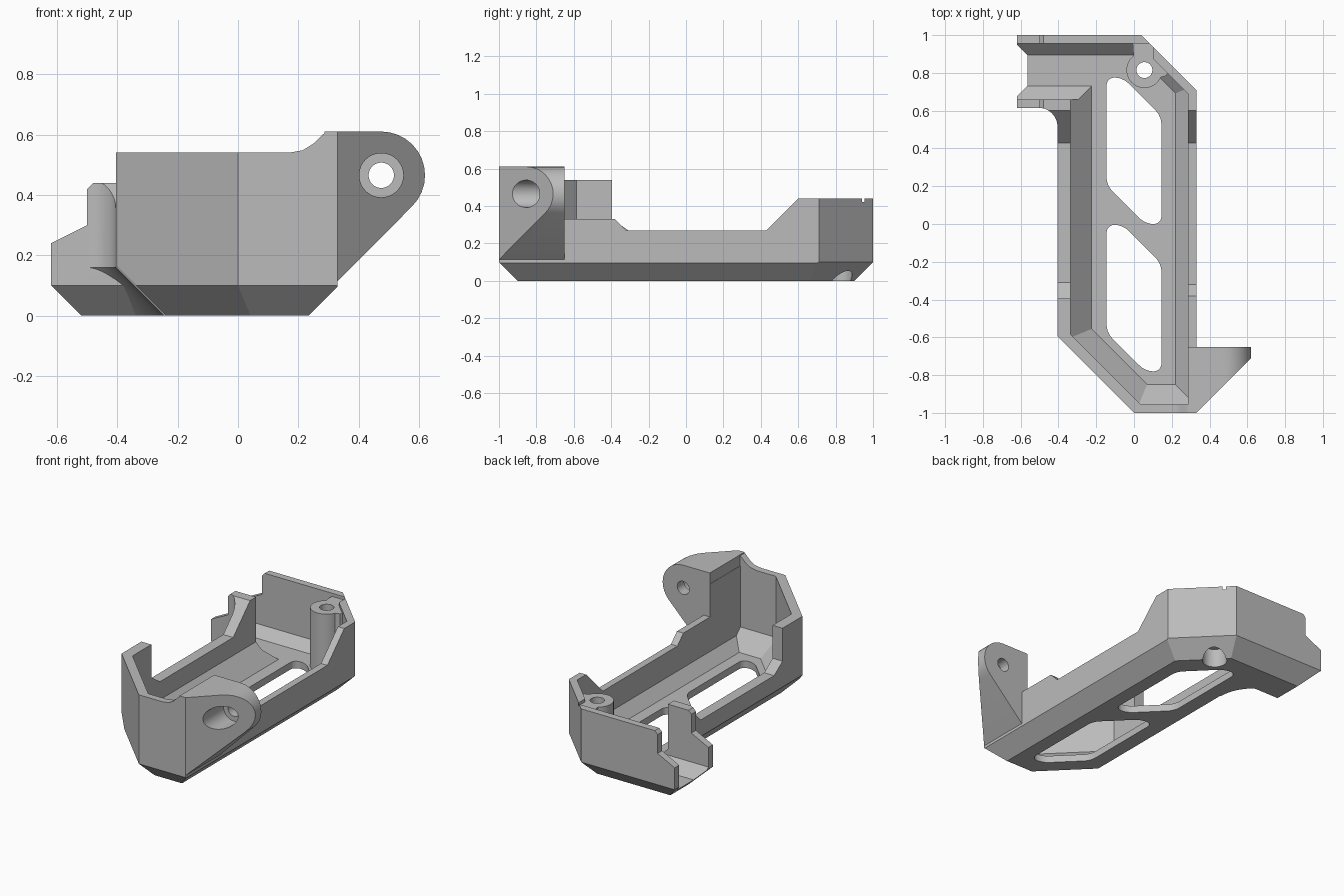
import bpy, bmesh, math
from mathutils import Vector, Matrix

cube = bpy.data.objects.get("Cube")
if cube:
    bpy.data.objects.remove(cube, do_unlink=True)

grey = bpy.data.materials.new("mid grey")
grey.use_nodes = True
COLOR = (0.5, 0.5, 0.5, 1)
grey.diffuse_color = COLOR
grey.node_tree.nodes["Principled BSDF"].inputs["Base Color"].default_value = COLOR
D = math.sqrt(0.5)


def finish(bm, name):
    bmesh.ops.recalc_face_normals(bm, faces=bm.faces)
    mesh = bpy.data.meshes.new(name)
    bm.to_mesh(mesh)
    bm.free()
    mesh.materials.append(grey)
    ob = bpy.data.objects.new(name, mesh)
    bpy.context.collection.objects.link(ob)
    return ob


def trim(bm, planes):
    """Keep the side where n . p <= d and cap the cut."""
    for nx, ny, nz, d in planes:
        n = Vector((nx, ny, nz))
        bmesh.ops.bisect_plane(bm, geom=bm.verts[:] + bm.edges[:] + bm.faces[:],
                               plane_co=n * d / n.length_squared, plane_no=n, clear_outer=True)
        bmesh.ops.holes_fill(bm, edges=bm.edges[:], sides=0)


def block(name, lo, hi, planes=()):
    lo, hi = Vector(lo), Vector(hi)
    bm = bmesh.new()
    bmesh.ops.create_cube(bm, size=1, matrix=Matrix.Translation((lo + hi) / 2)
                          @ Matrix.Diagonal((*(hi - lo), 1)))
    trim(bm, planes)
    return finish(bm, name)


def loft(name, rings, planes=(), radius=0):
    bm = bmesh.new()
    loops = [[bm.verts.new(p) for p in ring] for ring in rings]
    sides = []
    for a, b in zip(loops, loops[1:]):
        for i in range(len(a)):
            j = (i + 1) % len(a)
            bm.faces.new((a[i], a[j], b[j], b[i]))
            sides.append(bm.edges.get((a[i], b[i])))
    bm.faces.new(loops[0])
    bm.faces.new(loops[-1])
    if radius:
        bmesh.ops.bevel(bm, geom=sides, offset=radius, segments=6, profile=0.5, affect='EDGES')
    trim(bm, planes)
    return finish(bm, name)


def prism(name, axis, pts, a, b, **kw):
    place = {'x': lambda p, t: (t, p[0], p[1]), 'y': lambda p, t: (p[0], t, p[1]),
             'z': lambda p, t: (p[0], p[1], t)}[axis]
    return loft(name, [[place(p, t) for p in pts] for t in (a, b)], **kw)


def arc(cx, cy, r, start, end, n=12):
    angles = [math.radians(start + (end - start) * i / n) for i in range(n + 1)]
    return [(cx + r * math.cos(t), cy + r * math.sin(t)) for t in angles]


def disc(name, axis, cx, cy, r, a, b):
    return prism(name, axis, arc(cx, cy, r, 0, 360, 48)[:-1], a, b)


def combine(target, tool, operation):
    bpy.context.view_layer.objects.active = target
    mod = target.modifiers.new("combine", 'BOOLEAN')
    mod.operation, mod.solver, mod.object = operation, 'EXACT', tool
    bpy.ops.object.modifier_apply(modifier=mod.name)
    bpy.data.objects.remove(tool, do_unlink=True)


# Outer hull with clipped corners and chamfered underside
shell = block("housing_shell", (-0.405, -1, 0), (0.33, 1, 0.54), [
    (-1, -1, 0, 1), (1, 1, 0, 1.04), (-1, 0, -1, 0.24), (1, 0, -1, 0.235),
    (0, -1, -1, 0.9), (0, 1, -1, 0.9), (-D, -D, -1, 0.607), (D, D, -1, 0.635)])

# Side channel at the back and the curved web joining it to the hull
combine(shell, block("channel", (-0.62, 0.615, 0), (0, 1, 0.5), [
    (-1, 0, -1, 0.52), (0, -1, -1, -0.715), (0, 1, -1, 0.9)]), 'UNION')
rings = []
for z, r in ((0, 0.26), (0.16, 0.1), (0.5, 0.1)):
    outline = arc(-0.505, 0.515, r, 0, 90) + [(-0.505, 0.78), (-0.22, 0.78), (-0.22, 0.515)]
    rings.append([(x, y, z) for x, y in outline])
combine(shell, loft("web", rings), 'UNION')

# Hollow interior, leaving the screw boss standing
cavity = block("cavity", (-0.335, -0.955, 0.045), (0.285, 0.955, 1), [
    (-1, -1, 0, 0.92), (1, 1, 0, 0.975), (-1, 0, -1, 0.18), (1, 0, -1, 0.175),
    (0, -1, -1, 0.805), (0, 1, -1, 0.85), (-D, -D, -1, 0.507), (D, D, -1, 0.6)])
combine(cavity, block("channel_cavity", (-0.9, 0.66, 0.045), (0.1, 0.955, 1), [
    (0, -1, -1, -0.775), (0, 1, -1, 0.85)]), 'UNION')
combine(cavity, disc("boss", 'z', 0.055, 0.815, 0.095, -0.1, 0.42), 'DIFFERENCE')
neck = [(-0.01, 1), (0, 0.85), (0.12, 0.77), (0.17, 0.785), (0.21, 0.85), (0.05, 1)]
combine(cavity, prism("boss_neck", 'z', neck, -0.1, 0.42), 'DIFFERENCE')
combine(shell, cavity, 'DIFFERENCE')

# Stepped rims of the side walls
rise = [(0.43, 0.27), (0.6, 0.44), (1.1, 0.44), (1.1, 1)]
left_rim = [(-0.395, 1), (-0.395, 0.33), (-0.31, 0.27)] + rise
right_rim = [(-0.65, 1), (-0.65, 0.33), (-0.38, 0.33), (-0.32, 0.27)] + rise
combine(shell, prism("rim_cut", 'x', left_rim, -0.9, 0.02), 'DIFFERENCE')
combine(shell, prism("rim_cut", 'x', right_rim, 0, 0.9), 'DIFFERENCE')
notch = [(-0.9, 1), (-0.9, 0.2), (-0.62, 0.24), (-0.6, 0.25), (-0.5, 0.3),
         (-0.5, 0.42), (-0.48, 0.44), (-0.48, 1)]
combine(shell, prism("channel_notch", 'y', notch, 0.5, 1.1), 'DIFFERENCE')

# Two slanted windows in the floor
window = [(-0.145, 0.775), (-0.06, 0.775), (0.145, 0.57), (0.145, 0), (0.06, 0), (-0.145, 0.205)]
for shift in (0, -0.78):
    pts = [(x, y + shift) for x, y in window]
    combine(shell, prism("window_cut", 'z', pts, -0.1, 0.12, radius=0.04), 'DIFFERENCE')

# Mounting ear with its lip blending into the front wall
profile = [(0.287, 0.61), (0.287, 0.07)] + arc(0.475, 0.465, 0.145, -45, 90)
combine(shell, prism("ear", 'y', profile, -1, -0.65,
                     planes=[(1, -1, 0, 1.33), (0, -1, -1, 0.9)]), 'UNION')
lip = [(0.15, 0.5), (0.17, 0.54), (0.215, 0.548), (0.25, 0.57), (0.28, 0.6),
       (0.3, 0.61), (0.32, 0.61), (0.32, 0.5)]
combine(shell, prism("ear_lip", 'y', lip, -1, -0.955), 'UNION')

# Counterbored screw holes through the ear and the boss
for axis, cx, cy, start, step, end in (('y', 0.475, 0.465, -1.1, -0.72, -0.5),
                                       ('z', 0.055, 0.815, -0.1, 0.12, 0.6)):
    combine(shell, disc("counterbore", axis, cx, cy, 0.073, start, step), 'DIFFERENCE')
    combine(shell, disc("bore", axis, cx, cy, 0.042, start, end), 'DIFFERENCE')

bpy.ops.object.select_all(action='DESELECT')
shell.select_set(True)
bpy.context.view_layer.objects.active = shell
bpy.ops.object.shade_smooth_by_angle(angle=math.radians(25))
